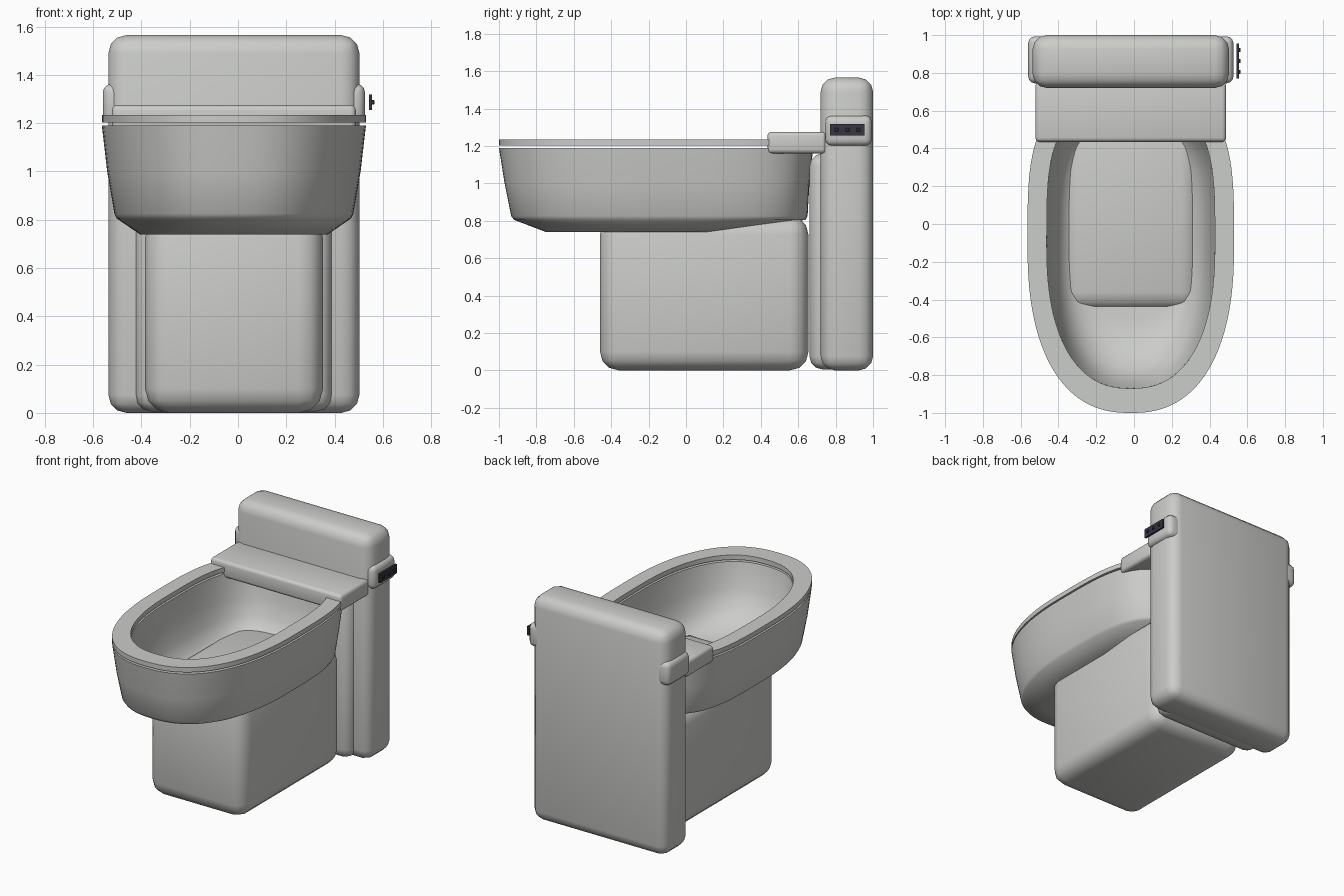
import bpy, bmesh, math

if "Cube" in bpy.data.objects:
    bpy.data.objects.remove(bpy.data.objects["Cube"])

CX = -0.017  # centre line of the ceramic body


def material(name, rgb):
    m = bpy.data.materials.new(name)
    m.diffuse_color = (*rgb, 1)
    m.use_nodes = True
    m.node_tree.nodes["Principled BSDF"].inputs["Base Color"].default_value = m.diffuse_color
    return m


ceramic = material("ceramic grey", (0.60, 0.61, 0.585))
dark = material("dark plastic", (0.04, 0.035, 0.055))


def finish(name, bm, mat, angle):
    bmesh.ops.recalc_face_normals(bm, faces=bm.faces)
    me = bpy.data.meshes.new(name)
    bm.to_mesh(me)
    bm.free()
    me.materials.append(mat)
    ob = bpy.data.objects.new(name, me)
    bpy.context.collection.objects.link(ob)
    bpy.ops.object.select_all(action='DESELECT')
    ob.select_set(True)
    bpy.context.view_layer.objects.active = ob
    bpy.ops.object.shade_smooth_by_angle(angle=math.radians(angle))
    return ob


def box(name, xr, yr, zr, bevel, mat=ceramic, segments=3):
    """Rounded box given by its extents on each axis."""
    bm = bmesh.new()
    bmesh.ops.create_cube(bm, size=1)
    for v in bm.verts:
        for i, (lo, hi) in enumerate((xr, yr, zr)):
            v.co[i] = lo if v.co[i] < 0 else hi
    if bevel:
        bmesh.ops.bevel(bm, geom=bm.edges[:], offset=bevel, segments=segments,
                        profile=0.5, affect='EDGES', clamp_overlap=True)
    return finish(name, bm, mat, 40)


def oval_point(a, half, front, back, yc=-0.1):
    """Point on an egg outline: rounder at the front, squarer at the back."""
    c, s = math.cos(a), math.sin(a)
    e = 2 / 2.4 if s < 0 else 2 / 3.5
    x = half * math.copysign(abs(c) ** e, c)
    y = yc + (back - yc) * s ** e if s >= 0 else yc - (yc - front) * (-s) ** e
    return CX + x, y


def bridge(bm, loops, closed):
    n = len(loops[0])
    for a, b in zip(loops, loops[1:]):
        for i in range(n if closed else n - 1):
            j = (i + 1) % n
            bm.faces.new((a[i], a[j], b[j], b[i]))


# Bowl: outer shell up to the rim, then down the hollow to its floor
N = 96
rings = [  # z, half width, front y, back y
    (0.74, 0.39, -0.75, 0.23),
    (0.805, 0.485, -0.92, 0.64),
    (0.825, 0.495, -0.935, 0.65),
    (1.00, 0.525, -0.97, 0.66),
    (1.19, 0.547, -1.00, 0.68),
    (1.19, 0.445, -0.87, 0.62),
    (1.02, 0.425, -0.83, 0.60),
    (0.90, 0.395, -0.76, 0.56),
    (0.82, 0.355, -0.64, 0.51),
    (0.785, 0.30, -0.50, 0.42),
]
bm = bmesh.new()
loops = []
for z, half, front, back in rings:
    pts = [oval_point(2 * math.pi * i / N, half, front, back) for i in range(N)]
    loops.append([bm.verts.new((x, y, z)) for x, y in pts])
bridge(bm, loops, True)
bm.faces.new(loops[0])
bm.faces.new(loops[-1])
finish("bowl", bm, ceramic, 65)

# Seat: flat open ring whose ends tuck under the hinge cover
bm = bmesh.new()
loops = []
start, sweep = math.radians(-220), math.radians(260)
for z, half, front, back in ((1.202, 0.547, -1, 0.69), (1.235, 0.547, -1, 0.69),
                             (1.235, 0.445, -0.87, 0.62), (1.202, 0.445, -0.87, 0.62)):
    pts = [oval_point(start + sweep * i / N, half, front, back) for i in range(N + 1)]
    loops.append([bm.verts.new((x, y, z)) for x, y in pts])
bridge(bm, loops + [loops[0]], False)
for end in (0, -1):
    bm.faces.new([lp[end] for lp in loops])
finish("seat", bm, ceramic, 35)

# Pedestal, rear column and tank
box("pedestal", (-0.385, 0.352), (-0.46, 0.655), (0, 0.825), 0.10)
box("rear_column", (-0.425, 0.39), (0.66, 0.86), (0.005, 1.16), 0.07)
box("tank", (-0.537, 0.503), (0.72, 1.0), (0, 1.565), 0.075)

# Hinge cover and the side housings on the tank
box("hinge_cover", (-0.522, 0.488), (0.435, 0.75), (1.16, 1.275), 0.022)
for name, xr in (("left_housing", (-0.56, -0.44)), ("right_housing", (0.406, 0.526))):
    box(name, xr, (0.745, 0.993), (1.20, 1.363), 0.035)

# Control panel with three buttons
box("control_panel", (0.542, 0.556), (0.77, 0.955), (1.255, 1.318), 0, dark)
for i in range(3):
    y = 0.805 + 0.058 * i
    box(f"button_{i + 1}", (0.552, 0.565), (y - 0.01, y + 0.01), (1.277, 1.297),
        0.003, dark, 1)
